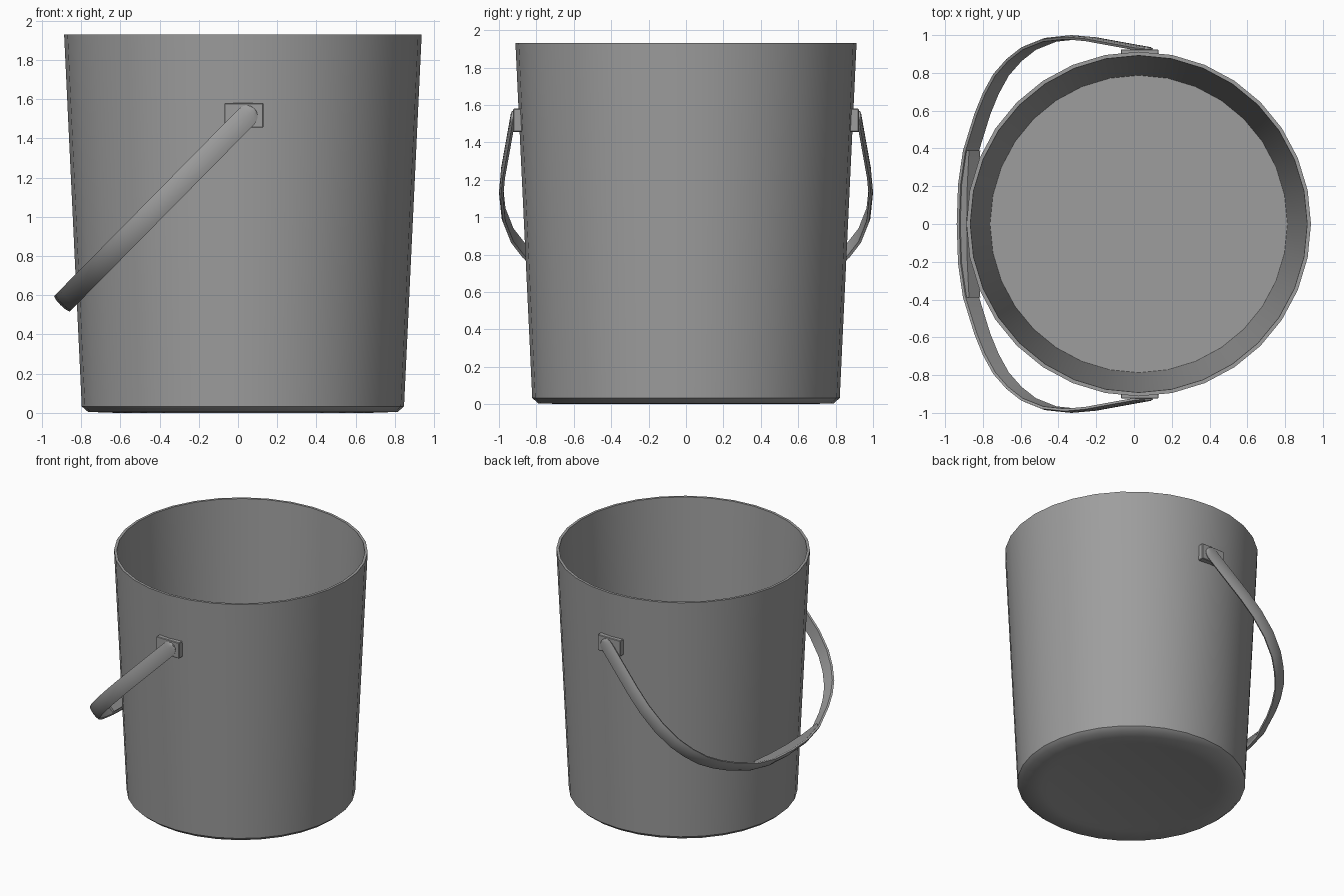
import bpy, bmesh, math
from mathutils import Vector

if "Cube" in bpy.data.objects:
    bpy.data.objects.remove(bpy.data.objects["Cube"])

CX = 0.025                       # bucket axis
PIVOT = (0.044, 1.512)           # handle pivot x, z
S = math.sqrt(0.5)
TILT = math.radians(45.4)        # handle hang angle
CT, ST = math.cos(TILT), math.sin(TILT)

grey = bpy.data.materials.new("dark_grey")
grey.diffuse_color = (0.34, 0.34, 0.34, 1)
grey.use_nodes = True
grey.node_tree.nodes["Principled BSDF"].inputs["Base Color"].default_value = grey.diffuse_color


def finish(bm, name, angle=35):
    bmesh.ops.recalc_face_normals(bm, faces=bm.faces)
    me = bpy.data.meshes.new(name)
    bm.to_mesh(me)
    bm.free()
    me.materials.append(grey)
    ob = bpy.data.objects.new(name, me)
    bpy.context.collection.objects.link(ob)
    bpy.ops.object.select_all(action='DESELECT')
    ob.select_set(True)
    bpy.context.view_layer.objects.active = ob
    bpy.ops.object.shade_smooth_by_angle(angle=math.radians(angle))
    return ob


def skin(bm, loops):
    """Bridge successive vertex loops and cap both ends."""
    n = len(loops[0])
    for a, b in zip(loops, loops[1:]):
        for i in range(n):
            j = (i + 1) % n
            bm.faces.new((a[i], a[j], b[j], b[i]))
    bm.faces.new(loops[0])
    bm.faces.new(loops[-1])


def lathe(name, profile, sides):
    bm = bmesh.new()
    skin(bm, [[bm.verts.new((CX + r * math.cos(2 * math.pi * i / sides),
                             r * math.sin(2 * math.pi * i / sides), z))
               for i in range(sides)] for r, z in profile])
    return finish(bm, name, 43)


def tilt(u, y, w):
    """Handle plane: u runs down from the pivot, w across the strap."""
    return Vector((PIVOT[0] - CT * u - ST * w, y, PIVOT[1] - ST * u + CT * w))


def box(name, centre, size, bevel):
    bm = bmesh.new()
    bmesh.ops.create_cube(bm, size=1)
    for v in bm.verts:
        v.co = Vector([c + p * s for c, p, s in zip(centre, v.co, size)])
    bmesh.ops.bevel(bm, geom=bm.edges[:], offset=bevel, segments=1, affect='EDGES')
    return finish(bm, name, 30)


# bucket: slightly dished underside, chamfered foot, tapered wall, rim, inner floor
lathe("bucket", [(0.60, 0.010), (0.645, 0.0), (0.79, 0.005), (0.822, 0.033),
                 (0.912, 1.93), (0.892, 1.93), (0.787, 0.04)], 32)

# strap handle: outer centreline as (x, y) seen from the top, mirrored in y
half = [(0.044, 0.942), (-0.10, 0.968), (-0.22, 0.990), (-0.33, 1.0), (-0.45, 0.987),
        (-0.56, 0.943), (-0.64, 0.88), (-0.71, 0.80), (-0.765, 0.70), (-0.81, 0.59),
        (-0.872, 0.39), (-0.898, 0.21)]
stations = [((PIVOT[0] - x) / CT, y, 1.0) for x, y in half]
# rounded strap ends
ends = [(-0.058 * math.sin(math.radians(a)), 0.942 - 0.006 * math.sin(math.radians(a)),
         math.cos(math.radians(a))) for a in (84, 65, 45, 22)]
side = ends + stations
path = side + [((PIVOT[0] + 0.905) / CT, 0.0, 1.0)] + [(u, -y, k) for u, y, k in reversed(side)]
section = [(-0.022, -0.05), (-0.009, -0.056), (-0.002, -0.032), (0.0, 0.0),
           (-0.002, 0.032), (-0.009, 0.056), (-0.022, 0.05)]
bm = bmesh.new()
loops = []
for i, (u, y, k) in enumerate(path):
    a, b = path[max(i - 1, 0)], path[min(i + 1, len(path) - 1)]
    t = Vector((b[0] - a[0], b[1] - a[1])).normalized()
    n = Vector((-t.y, t.x))      # points outward
    loops.append([bm.verts.new(tilt(u + n.x * d, y + n.y * d, w * k)) for d, w in section])
skin(bm, loops)
finish(bm, "handle_strap", 40)

# grip block inside the strap
bm = bmesh.new()
loops = []
for y in (-0.39, -0.2, 0.0, 0.2, 0.39):
    outer = 1.332 - 0.032 * (y / 0.39) ** 2
    inner = 1.282 - 0.018 * (y / 0.39) ** 2
    loops.append([bm.verts.new(tilt(u, y, w)) for u, w in
                  ((outer, -0.042), (outer, 0.042), (inner, 0.042), (inner, -0.042))])
skin(bm, loops)
finish(bm, "handle_grip", 30)

# mounting plates on both sides
for name, s in (("front_plate", -1), ("back_plate", 1)):
    box(name, (0.03, s * 0.899, 1.518), (0.2, 0.05, 0.125), 0.004)
